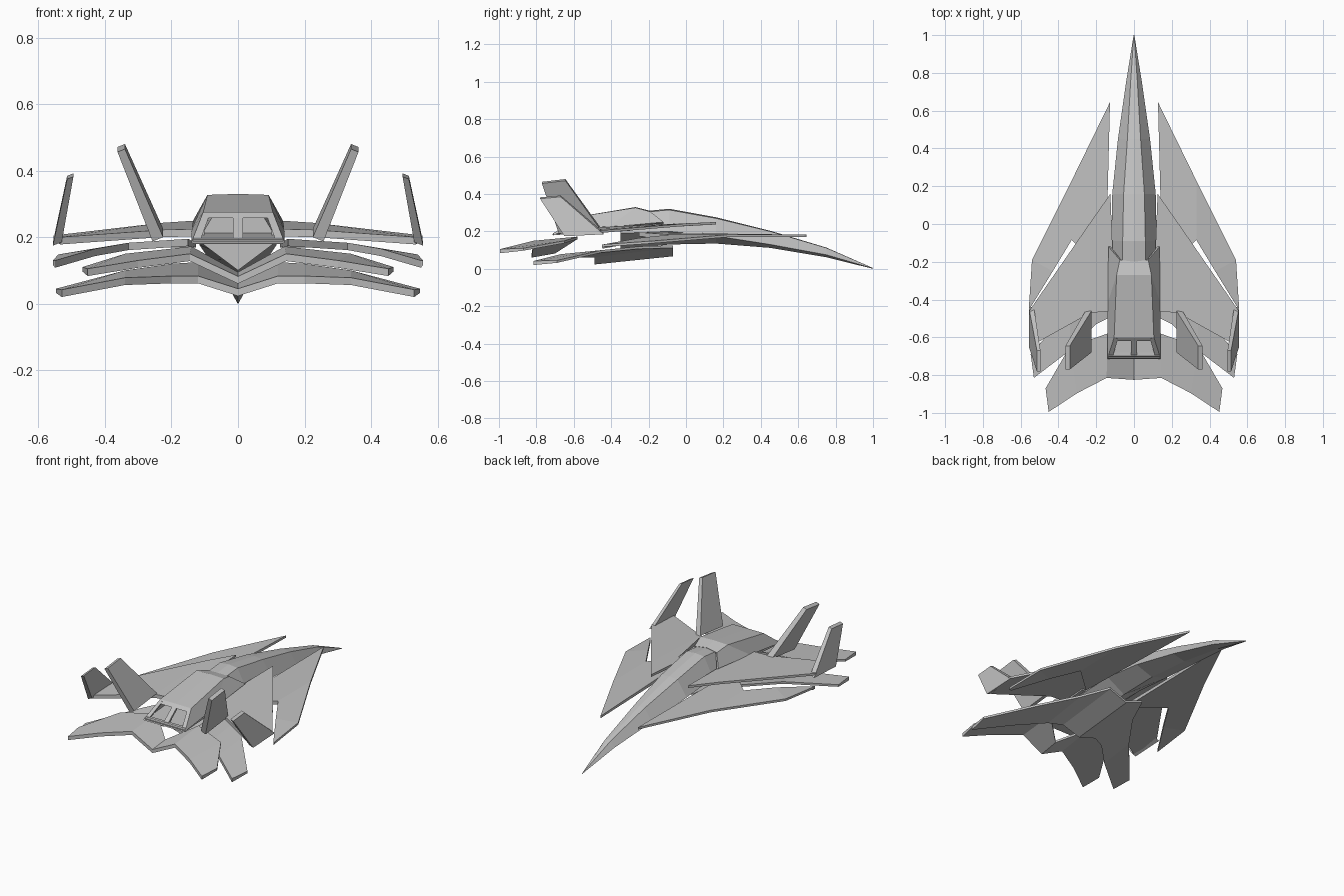
import bpy, bmesh
from mathutils import Vector

cube = bpy.data.objects.get("Cube")
if cube:
    bpy.data.objects.remove(cube)

gray = bpy.data.materials.new("hull_gray")
gray.use_nodes = True
COLOR = (0.53, 0.53, 0.53, 1)
gray.diffuse_color = COLOR
gray.node_tree.nodes["Principled BSDF"].inputs["Base Color"].default_value = COLOR


def finish(name, bm, mirror=True):
    bmesh.ops.recalc_face_normals(bm, faces=bm.faces)
    mesh = bpy.data.meshes.new(name)
    bm.to_mesh(mesh)
    bm.free()
    mesh.materials.append(gray)
    obj = bpy.data.objects.new(name, mesh)
    bpy.context.collection.objects.link(obj)
    if mirror:
        mod = obj.modifiers.new("Mirror", "MIRROR")
        mod.use_clip = True
    return obj


def loft(name, rings, closed=True, caps=(True, True), mirror=True):
    """Skin a row of cross-sections."""
    bm = bmesh.new()
    rows = [[bm.verts.new(p) for p in ring] for ring in rings]
    n = len(rows[0])
    for a, b in zip(rows, rows[1:]):
        for i in range(n if closed else n - 1):
            j = (i + 1) % n
            bm.faces.new((a[i], a[j], b[j], b[i]))
    if caps[0]:
        bm.faces.new(rows[0])
    if caps[1]:
        bm.faces.new(rows[-1])
    return finish(name, bm, mirror)


def wing(name, stations, thick=0.022, caps=(True, True)):
    """Each station is a front point and a rear point on the top skin."""
    rings = []
    for front, rear in stations:
        f, r = Vector(front), Vector(rear)
        down = Vector((0, 0, thick))
        rings.append([f, r, r - down, f - down * 0.6])
    loft(name, rings, caps=caps)


def fin(name, base, top, thick):
    """Canted fin from a base edge to a top edge."""
    rings = []
    for (front, rear), t in ((base, thick), (top, thick * 0.7)):
        f, r, side = Vector(front), Vector(rear), Vector((t, 0, -t * 0.4))
        rings.append([f, r, r + side, f + side])
    loft(name, rings)


# Long drooping nose: y, top half width, top z, side half width, side z, keel z
rings = []
for y, tw, tz, sw, sz, kz in (
    (-0.35, 0.06, 0.29, 0.12, 0.19, 0.10),
    (-0.09, 0.06, 0.315, 0.12, 0.20, 0.13),
    (0.16, 0.055, 0.27, 0.115, 0.175, 0.135),
    (0.45, 0.035, 0.20, 0.085, 0.13, 0.112),
    (0.75, 0.018, 0.112, 0.042, 0.075, 0.062),
    (1.0, 0.001, 0.004, 0.002, 0.002, 0.0),
):
    rings.append([(0, y, tz + tw * 0.1), (tw, y, tz), (sw, y, sz), (0, y, kz),
                  (-sw, y, sz), (-tw, y, tz)])
loft("nose_hull", rings, mirror=False)

# Upper swept wings
wing("upper_wing", [
    ((0.125, 0.16, 0.25), (0.10, -0.46, 0.225)),
    ((0.23, 0.01, 0.243), (0.23, -0.47, 0.222)),
    ((0.555, -0.46, 0.205), (0.535, -0.64, 0.20)),
])

# Long forward blades under the upper wings
wing("forward_blade", [
    ((0.127, 0.645, 0.182), (0.15, -0.25, 0.195)),
    ((0.33, 0.23, 0.183), (0.33, -0.085, 0.183)),
    ((0.54, -0.19, 0.148), (0.43, -0.25, 0.165)),
    ((0.557, -0.45, 0.13), (0.55, -0.445, 0.13)),
])

# Lower wings with a keel trough between them
wing("lower_wing", [
    ((0, -0.07, 0.08), (0, -0.49, 0.045)),
    ((0.12, -0.07, 0.125), (0.12, -0.49, 0.083)),
    ((0.20, -0.25, 0.12), (0.20, -0.53, 0.083)),
    ((0.34, -0.45, 0.10), (0.34, -0.67, 0.078)),
    ((0.547, -0.69, 0.045), (0.53, -0.815, 0.042)),
], caps=(False, True))

# Gull-shaped tail plane
wing("tail_plane", [
    ((0, -0.70, 0.095), (0, -0.825, 0.082)),
    ((0.14, -0.58, 0.172), (0.145, -0.815, 0.15)),
    ((0.34, -0.65, 0.15), (0.30, -0.895, 0.13)),
    ((0.468, -0.87, 0.11), (0.452, -0.995, 0.105)),
], caps=(False, True))

# Canted fins
fin("inner_fin", ((0.225, -0.46, 0.225), (0.225, -0.68, 0.20)),
    ((0.34, -0.645, 0.48), (0.34, -0.77, 0.465)), 0.032)
fin("outer_fin", ((0.53, -0.44, 0.195), (0.53, -0.65, 0.185)),
    ((0.495, -0.67, 0.392), (0.495, -0.78, 0.382)), 0.027)

# Hollow dorsal housing, open at the rear, with a notched front lip
housing = loft("dorsal_housing", [
    [(0, -0.71 + 0.11, 0.275), (0.105, -0.60, 0.275), (0.14, -0.71, 0.185)],
    [(0, -0.27, 0.33), (0.092, -0.27, 0.327), (0.14, -0.42, 0.222)],
    [(0, -0.20, 0.312), (0.075, -0.19, 0.305), (0.135, -0.12, 0.25)],
], closed=False, caps=(False, False))
shell = housing.modifiers.new("Solidify", "SOLIDIFY")
shell.thickness = 0.014
shell.offset = -1


# Rear window frame bars, as slabs leaning with the housing opening
def bar(name, corners):
    back = [Vector(c) for c in corners]
    loft(name, [back, [p + Vector((0, 0.02, 0)) for p in back]])


bar("window_post", [(0.015, -0.60, 0.27), (0.015, -0.71, 0.185),
                    (-0.015, -0.71, 0.185), (-0.015, -0.60, 0.27)])
bar("window_sill", [(0, -0.70, 0.198), (0.135, -0.70, 0.198),
                    (0.14, -0.715, 0.182), (0, -0.715, 0.182)])
bar("window_header", [(0, -0.60, 0.275), (0.105, -0.60, 0.275),
                      (0.11, -0.62, 0.258), (0, -0.62, 0.258)])
bar("window_side", [(0.085, -0.61, 0.268), (0.105, -0.60, 0.275),
                    (0.14, -0.71, 0.185), (0.115, -0.71, 0.185)])

# Floor of the dorsal housing
loft("housing_floor", [
    [(0, y, z), (0.135, y, z), (0.135, y, z - 0.012), (0, y, z - 0.012)]
    for y, z in ((-0.71, 0.192), (-0.30, 0.215))
], caps=(True, True))
